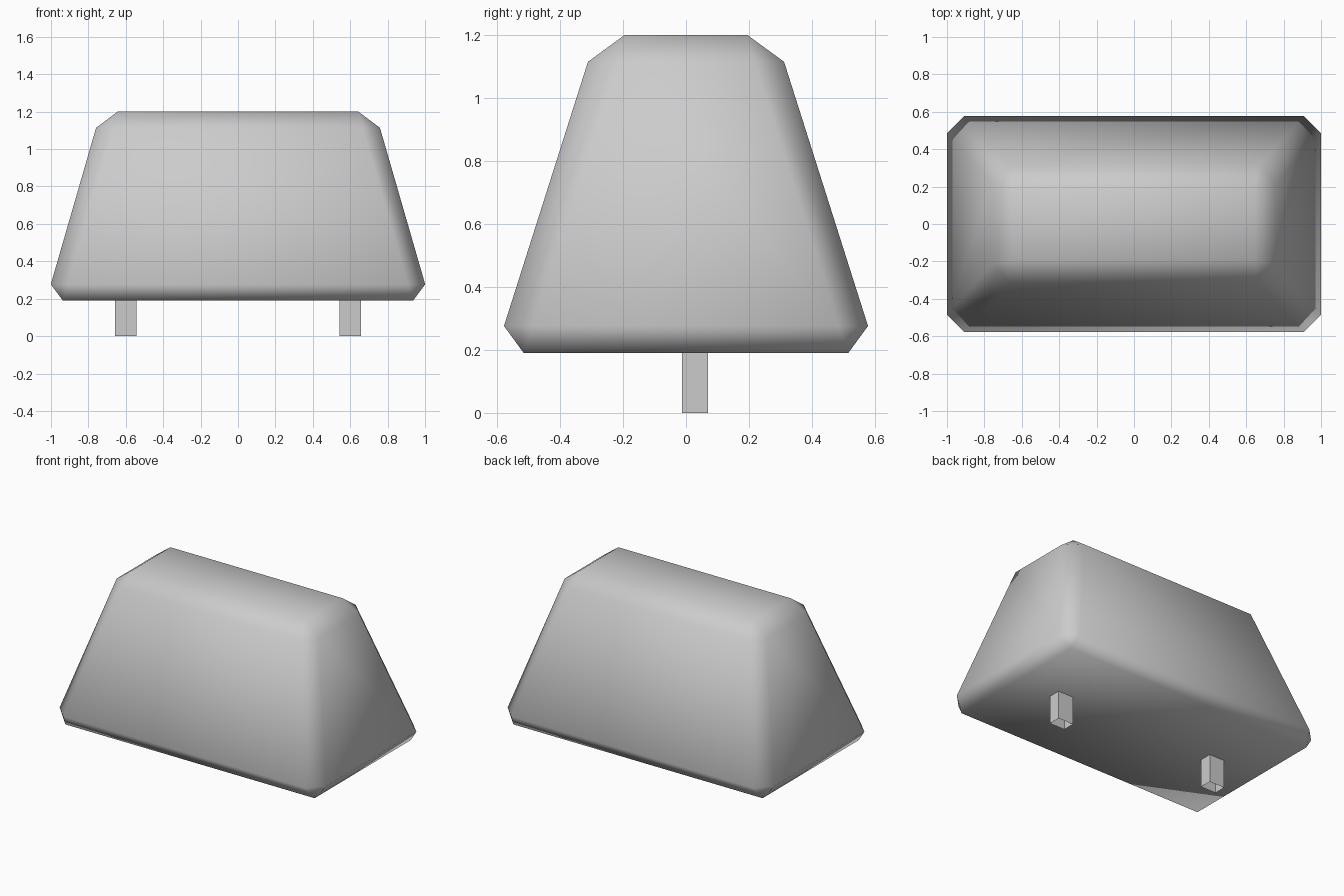
import bpy, bmesh

cube = bpy.data.objects.get("Cube")
if cube:
    bpy.data.objects.remove(cube, do_unlink=True)

grey = bpy.data.materials.new("light_grey")
grey.use_nodes = True
COLOUR = (0.6, 0.6, 0.6, 1)
grey.diffuse_color = COLOUR
grey.node_tree.nodes["Principled BSDF"].inputs["Base Color"].default_value = COLOUR


def tapered_box(name, centre, low, high, z0, z1, bevel=0, open_bottom=False):
    """Box from half-size low at z0 to half-size high at z1."""
    bm = bmesh.new()
    bmesh.ops.create_cube(bm, size=2)
    for v in bm.verts:
        half, z = (high, z1) if v.co.z > 0 else (low, z0)
        v.co = (centre[0] + v.co.x * half[0], centre[1] + v.co.y * half[1], z)
    if bevel:
        bmesh.ops.bevel(bm, geom=bm.edges[:], offset=bevel,
                        offset_type='OFFSET', segments=1, affect='EDGES')
    bm.normal_update()
    if open_bottom:
        bottom = [f for f in bm.faces if f.normal.z < -0.9]
        bmesh.ops.delete(bm, geom=bottom, context='FACES_ONLY')
    for f in bm.faces:
        f.smooth = bevel > 0
    mesh = bpy.data.meshes.new(name)
    bm.to_mesh(mesh)
    bm.free()
    mesh.materials.append(grey)
    obj = bpy.data.objects.new(name, mesh)
    bpy.context.collection.objects.link(obj)
    return obj


# Softly shaded key-shaped body with chamfered edges
tapered_box("body", (0, 0), (1.026, 0.605), (0.734, 0.284), 0.19, 1.2, bevel=0.09)

# Two hollow pins under the body
for side, x in (("right", -0.6), ("left", 0.6)):
    tapered_box(side + "_pin", (x, 0.029), (0.057, 0.041), (0.057, 0.041),
                0, 0.2, open_bottom=True)
